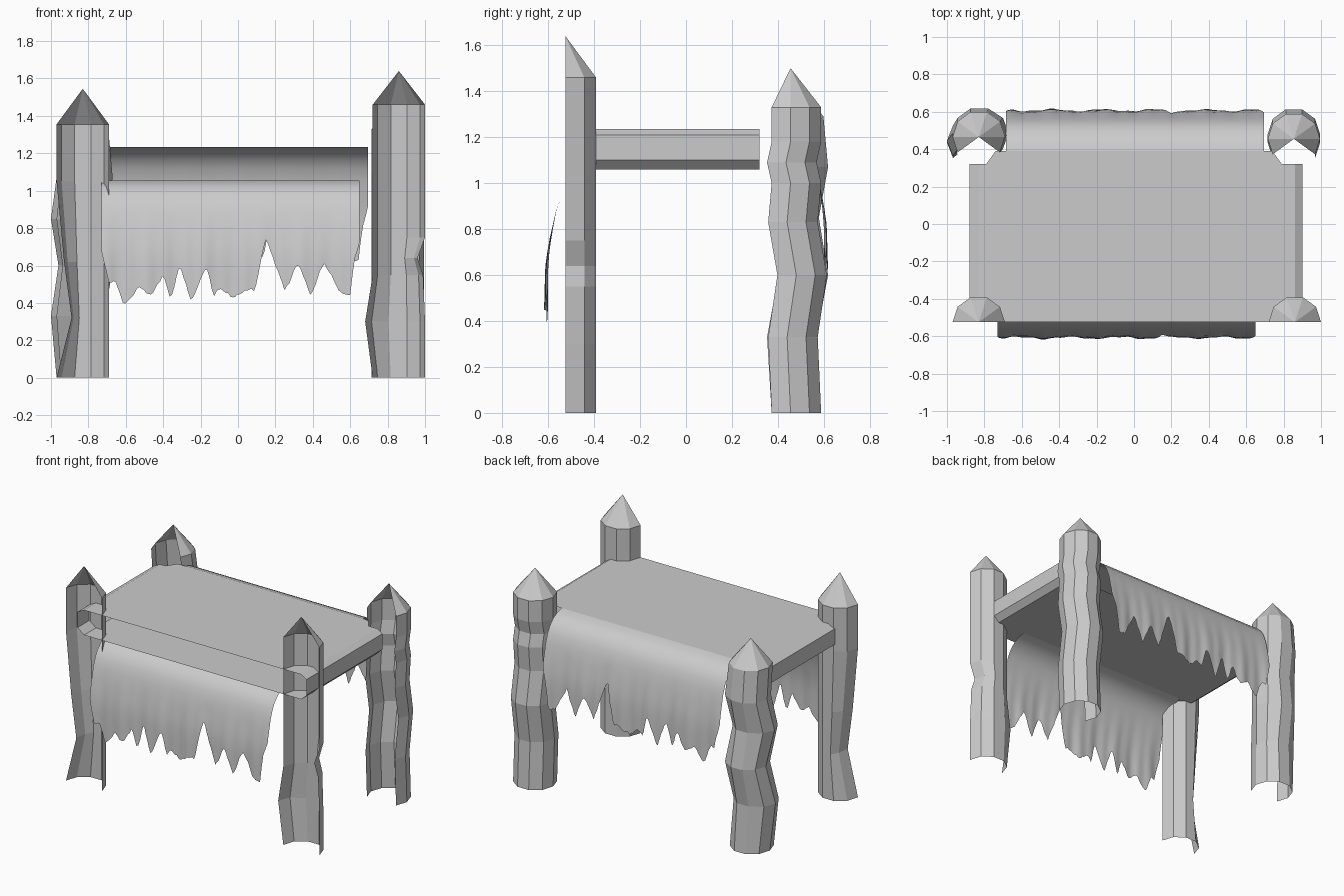
import bpy, bmesh, random
from math import cos, sin, radians

if "Cube" in bpy.data.objects:
    bpy.data.objects.remove(bpy.data.objects["Cube"])

random.seed(4)


def make(name, verts, faces, smooth=False):
    me = bpy.data.meshes.new(name)
    me.from_pydata(verts, [], faces)
    bm = bmesh.new()
    bm.from_mesh(me)
    bmesh.ops.recalc_face_normals(bm, faces=bm.faces)
    bm.to_mesh(me)
    bm.free()
    ob = bpy.data.objects.new(name, me)
    bpy.context.collection.objects.link(ob)
    for p in me.polygons:
        p.use_smooth = smooth
    return ob


def lerp_table(table, v):
    """Piecewise linear lookup in an ascending list of (key, value)."""
    for (a, fa), (b, fb) in zip(table, table[1:]):
        if v <= b:
            return fa + (fb - fa) * max(0, v - a) / (b - a)
    return table[-1][1]


# Posts: open ten-sided log shells with pointed tops
# levels: z, left push, right push, y shift
def post(name, cx, cy, a0, a1, levels, shoulder, tip, r=0.14):
    angles = range(a0, a1 + 1, 36)
    n = len(angles)
    rings = levels + [(shoulder, 0, 0, 0)]
    verts, faces = [], []
    for z, dl, dr, dy in rings:
        for a in angles:
            c, s = cos(radians(a)), sin(radians(a))
            verts.append((cx + r * c + dl * max(0, -c) + dr * max(0, c),
                          cy + r * s + dy, z))
    for k in range(len(rings) - 1):
        for i in range(n - 1):
            p = k * n + i
            faces.append((p, p + 1, p + n + 1, p + n))
    verts.append((cx, cy, tip))
    base = (len(rings) - 1) * n
    for i in range(n - 1):
        faces.append((base + i, base + i + 1, len(verts) - 1))
    return make(name, verts, faces)


post("front_left_post", -0.83, -0.525, 0, 180,
     [(0, 0, 0, 0), (0.32, 0.08, 0, 0), (0.62, 0.04, 0, 0), (1.05, 0, 0, 0)],
     1.355, 1.545)
post("front_right_post", 0.86, -0.525, 0, 180,
     [(0, 0, 0, 0), (0.30, -0.04, 0, 0), (0.55, 0, -0.01, 0),
      (0.64, 0, -0.04, 0), (0.75, 0, 0, 0)], 1.46, 1.64)
post("back_right_post", 0.855, 0.455, -36, 216,
     [(0, 0, 0, 0), (0.33, 0, 0, -0.015), (0.60, 0, 0, 0.025),
      (0.83, 0, 0, -0.015), (1.0, 0, 0, 0), (1.09, 0, 0, -0.02),
      (1.18, 0, 0, 0)], 1.33, 1.50)
post("back_left_post", -0.83, 0.465, -36, 216,
     [(0, 0, 0, -0.01), (0.33, -0.03, -0.02, -0.03), (0.60, 0.01, 0.02, 0.02),
      (0.85, -0.03, -0.02, -0.02), (1.07, 0, 0.02, 0.02)], 1.29, 1.46)

# Roof slab: bevelled plank shell, open to the front and back
profile = [(-0.83, 1.235), (0.86, 1.235), (0.90, 1.21), (0.90, 1.10),
           (0.86, 1.06), (-0.83, 1.06), (-0.88, 1.10), (-0.88, 1.21)]
n = len(profile)
verts = [(x, y, z) for y in (-0.525, 0.32) for x, z in profile]
faces = [(i, (i + 1) % n, n + (i + 1) % n, n + i) for i in range(n)]
for z in (1.235, 1.06):
    b = len(verts)
    verts += [(-0.79, 0.32, z), (0.79, 0.32, z), (0.74, 0.39, z), (-0.74, 0.39, z)]
    faces.append((b, b + 1, b + 2, b + 3))
make("roof_slab", verts, faces)

# Torn cloth: hem outline, and drape depth against height
hem = [(-0.73, 0.68), (-0.69, 0.51), (-0.66, 0.52), (-0.61, 0.39), (-0.53, 0.48),
       (-0.46, 0.44), (-0.40, 0.55), (-0.36, 0.42), (-0.31, 0.60), (-0.25, 0.40),
       (-0.17, 0.60), (-0.13, 0.44), (-0.10, 0.48), (-0.03, 0.43), (0.05, 0.47),
       (0.09, 0.47), (0.15, 0.75), (0.25, 0.46), (0.32, 0.61), (0.39, 0.44),
       (0.46, 0.62), (0.55, 0.45), (0.60, 0.45), (0.62, 0.62), (0.65, 0.73)]
drape = [(0.38, 0.610), (0.65, 0.606), (0.75, 0.592), (0.88, 0.565), (0.94, 0.543),
         (0.98, 0.520), (1.02, 0.480), (1.043, 0.435), (1.055, 0.385)]
top_rows = [1.055, 1.043, 1.02, 0.98, 0.94, 0.88]


def cloth(name, side, dx, dz):
    cols = 110
    verts, faces = [], []
    rows = len(top_rows) + 5
    for i in range(cols + 1):
        x = -0.73 + 1.38 * i / cols
        end = lerp_table(hem, x) + random.uniform(-0.008, 0.008)
        zs = top_rows + [0.88 + (end - 0.88) * k / 5 for k in range(1, 6)]
        wave = 0.006 * sin(x * 23) + 0.003 * sin(x * 61)
        for z in zs:
            y = lerp_table(drape, z) + wave * max(0, min(1, (0.9 - z) / 0.4))
            verts.append((x + dx, side * y, z + dz))
    for i in range(cols):
        for k in range(rows - 1):
            p = i * rows + k
            faces.append((p, p + rows, p + rows + 1, p + 1))
    return make(name, verts, faces, smooth=True)


cloth("front_cloth", -1, 0, 0)
cloth("back_cloth", 1, 0.045, 0.18)
